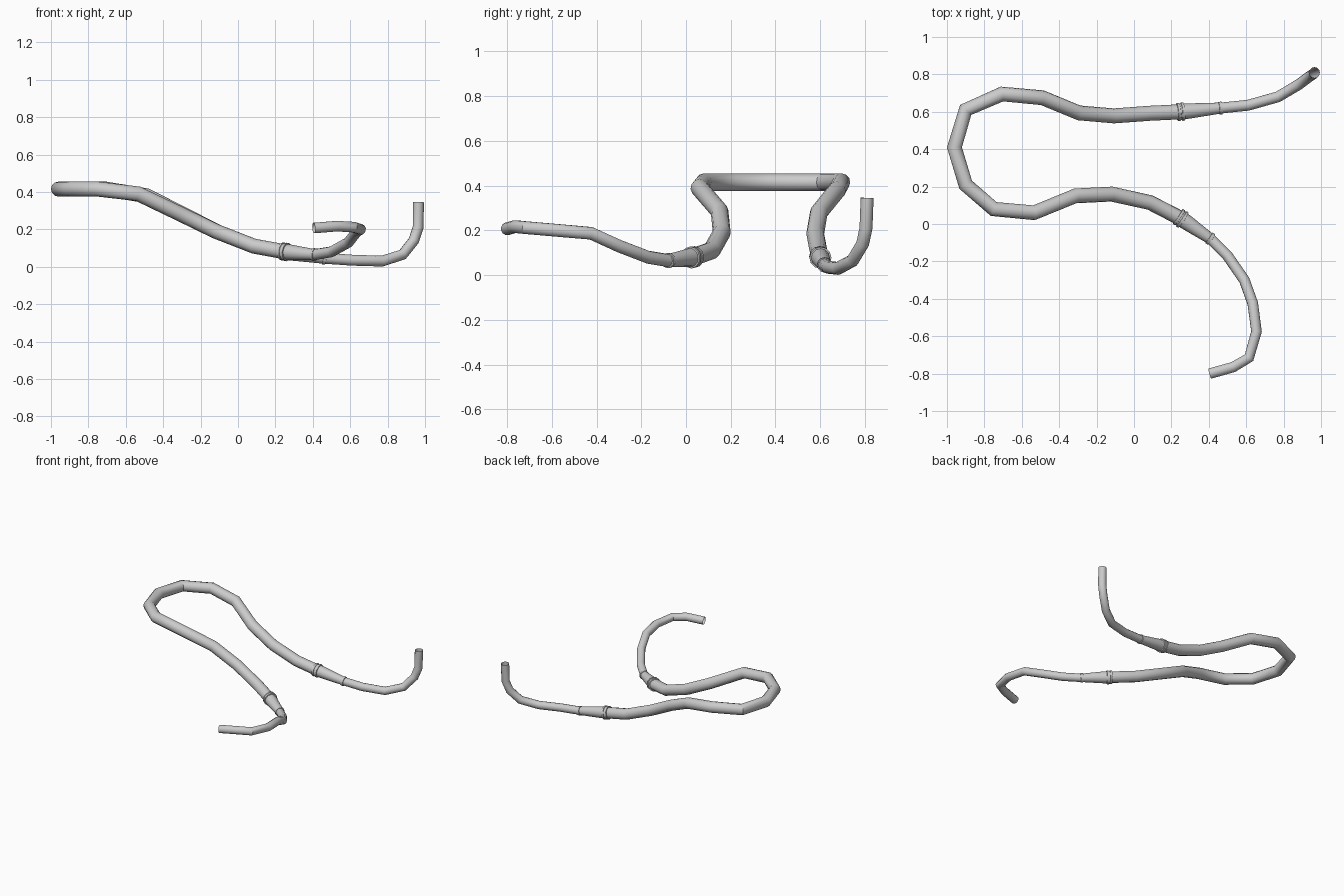
import bpy
from mathutils import Vector

if "Cube" in bpy.data.objects:
    bpy.data.objects.remove(bpy.data.objects["Cube"])


def tube(name, pts, radii, res=4):
    """Open tube swept along straight segments with a radius per point."""
    cu = bpy.data.curves.new(name, 'CURVE')
    cu.dimensions = '3D'
    cu.bevel_depth = 1.0
    cu.bevel_resolution = res
    sp = cu.splines.new('POLY')
    sp.points.add(len(pts) - 1)
    for p, co, r in zip(sp.points, pts, radii):
        p.co = (*co, 1)
        p.radius = r
    ob = bpy.data.objects.new(name, cu)
    bpy.context.collection.objects.link(ob)
    bpy.ops.object.select_all(action='DESELECT')
    ob.select_set(True)
    bpy.context.view_layer.objects.active = ob
    bpy.ops.object.convert(target='MESH')
    bpy.ops.object.shade_smooth_by_angle(angle=0.6)
    return bpy.context.object


def reducer(name, a, b):
    """Coupling: collar on the wide end, cone, small collar on the thin end."""
    a, b = Vector(a), Vector(b)
    d = (b - a).normalized()
    length = (b - a).length
    prof = [(-.020, .039), (-.019, .048), (-.006, .048), (-.005, .045),
            (.003, .045), (.004, .049), (.017, .049), (.018, .042),
            (.04, .041), (length - .012, .030), (length - .011, .034),
            (length + .005, .034), (length + .006, .028)]
    return tube(name, [a + d * t for t, _ in prof], [r for _, r in prof])


R, r = .04, .029
back_a, back_b = (.25, .60, .08), (.465, .62, .045)
front_a, front_b = (.25, .03, .08), (.41, -.08, .065)

# wide hose loop
wide = [back_a, (.085, .592, .11), (-.107, .578, .185), (-.294, .594, .28),
        (-.49, .675, .38), (-.706, .695, .415), (-.90, .61, .415),
        (-.96, .41, .415), (-.90, .21, .415), (-.75, .08, .415),
        (-.535, .06, .39), (-.315, .15, .285), (-.12, .16, .19),
        (.085, .115, .11), front_a]
tube("wide_hose", wide, [R] * len(wide))

# thin hoses at both ends
back = [back_b, (.61, .635, .035), (.77, .68, .03), (.88, .745, .065),
        (.94, .79, .14), (.963, .805, .21), (.965, .81, .345)]
tube("back_thin_hose", back, [r] * len(back))

front = [front_b, (.50, -.17, .08), (.59, -.30, .13), (.635, -.425, .187),
         (.655, -.575, .20), (.615, -.715, .212), (.53, -.765, .217),
         (.405, -.80, .207)]
tube("front_thin_hose", front, [r] * len(front))

# couplings
reducer("back_coupling", back_a, back_b)
reducer("front_coupling", front_a, front_b)
